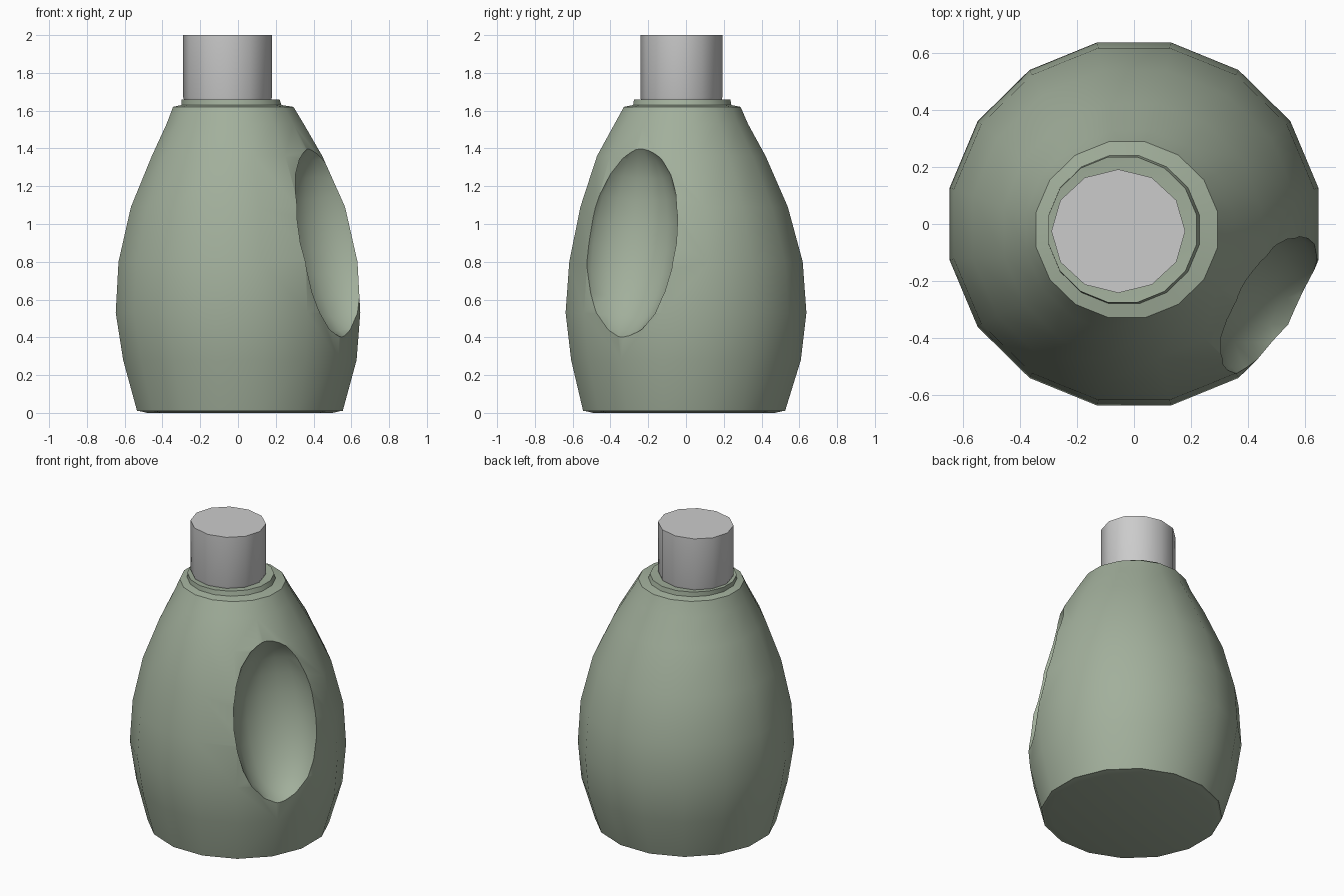
import bpy, bmesh, math
from mathutils import Vector, Matrix

if "Cube" in bpy.data.objects:
    bpy.data.objects.remove(bpy.data.objects["Cube"])

green = bpy.data.materials.new("sage_plastic")
green.diffuse_color = (0.36, 0.43, 0.33, 1)
green.use_nodes = True
green.node_tree.nodes["Principled BSDF"].inputs["Base Color"].default_value = green.diffuse_color


def finish(name, bm, mat=None):
    bmesh.ops.recalc_face_normals(bm, faces=bm.faces)
    me = bpy.data.meshes.new(name)
    bm.to_mesh(me)
    bm.free()
    ob = bpy.data.objects.new(name, me)
    bpy.context.collection.objects.link(ob)
    if mat:
        me.materials.append(mat)
    return ob


def loft(name, rings, sides, turn=0.0, mat=None):
    """Closed stack of rings given as (z, rx, ry, cx, cy)."""
    bm = bmesh.new()
    loops = []
    for z, rx, ry, cx, cy in rings:
        loops.append([bm.verts.new((cx + rx * math.cos(turn + 2 * math.pi * i / sides),
                                    cy + ry * math.sin(turn + 2 * math.pi * i / sides), z))
                      for i in range(sides)])
    for a, b in zip(loops, loops[1:]):
        for i in range(sides):
            j = (i + 1) % sides
            bm.faces.new((a[i], a[j], b[j], b[i]))
    bm.faces.new(loops[0][::-1])
    bm.faces.new(loops[-1])
    return finish(name, bm, mat)


def smooth(ob, angle):
    bpy.ops.object.select_all(action='DESELECT')
    ob.select_set(True)
    bpy.context.view_layer.objects.active = ob
    bpy.ops.object.shade_smooth_by_angle(angle=math.radians(angle))


# bottle body with its shoulder and neck collar
body = loft("bottle_body", [
    (0.01, 0.555, 0.545, 0.01, -0.01),
    (0.28, 0.63, 0.62, 0.01, 0.0),
    (0.53, 0.66, 0.65, 0.0, 0.0),
    (0.80, 0.645, 0.63, 0.0, 0.0),
    (1.09, 0.578, 0.56, 0.0, -0.01),
    (1.36, 0.46, 0.455, -0.005, -0.025),
    (1.53, 0.37, 0.36, -0.015, -0.025),
    (1.62, 0.325, 0.315, -0.025, -0.02),
    (1.63, 0.27, 0.265, -0.035, -0.02),
    (1.66, 0.265, 0.26, -0.04, -0.02),
    (1.655, 0.20, 0.20, -0.05, -0.025),
], 16, math.pi / 16, green)

# oval grip recess, tilted to follow the body wall
bm = bmesh.new()
bmesh.ops.create_uvsphere(bm, u_segments=16, v_segments=12, radius=1)
heading = math.radians(-31)
place = (Matrix.Translation(Vector((0.61 * math.cos(heading), 0.61 * math.sin(heading), 0.91)))
         @ Matrix.Rotation(heading, 4, 'Z')
         @ Matrix.Rotation(math.radians(-12), 4, 'Y')
         @ Matrix.Diagonal((0.25, 0.285, 0.53, 1)))
bmesh.ops.transform(bm, matrix=place, verts=bm.verts)
cutter = finish("grip_cutter", bm, green)
cutter.hide_render = True
cut = body.modifiers.new("grip_recess", 'BOOLEAN')
cut.operation = 'DIFFERENCE'
cut.solver = 'EXACT'
cut.object = cutter
bpy.context.view_layer.objects.active = body
bpy.ops.object.modifier_apply(modifier=cut.name)
bpy.data.objects.remove(cutter)
smooth(body, 40)

# foot closing the base on the ground
foot = loft("base_foot", [(0.0, 0.50, 0.49, 0.01, -0.01),
                          (0.012, 0.553, 0.543, 0.01, -0.01)], 16, math.pi / 16, green)
smooth(foot, 30)

# screw cap
cap = loft("screw_cap", [(1.645, 0.225, 0.21, -0.055, -0.025),
                         (1.67, 0.235, 0.217, -0.055, -0.025),
                         (2.0, 0.235, 0.217, -0.055, -0.025)], 12, 0.0)
smooth(cap, 40)
